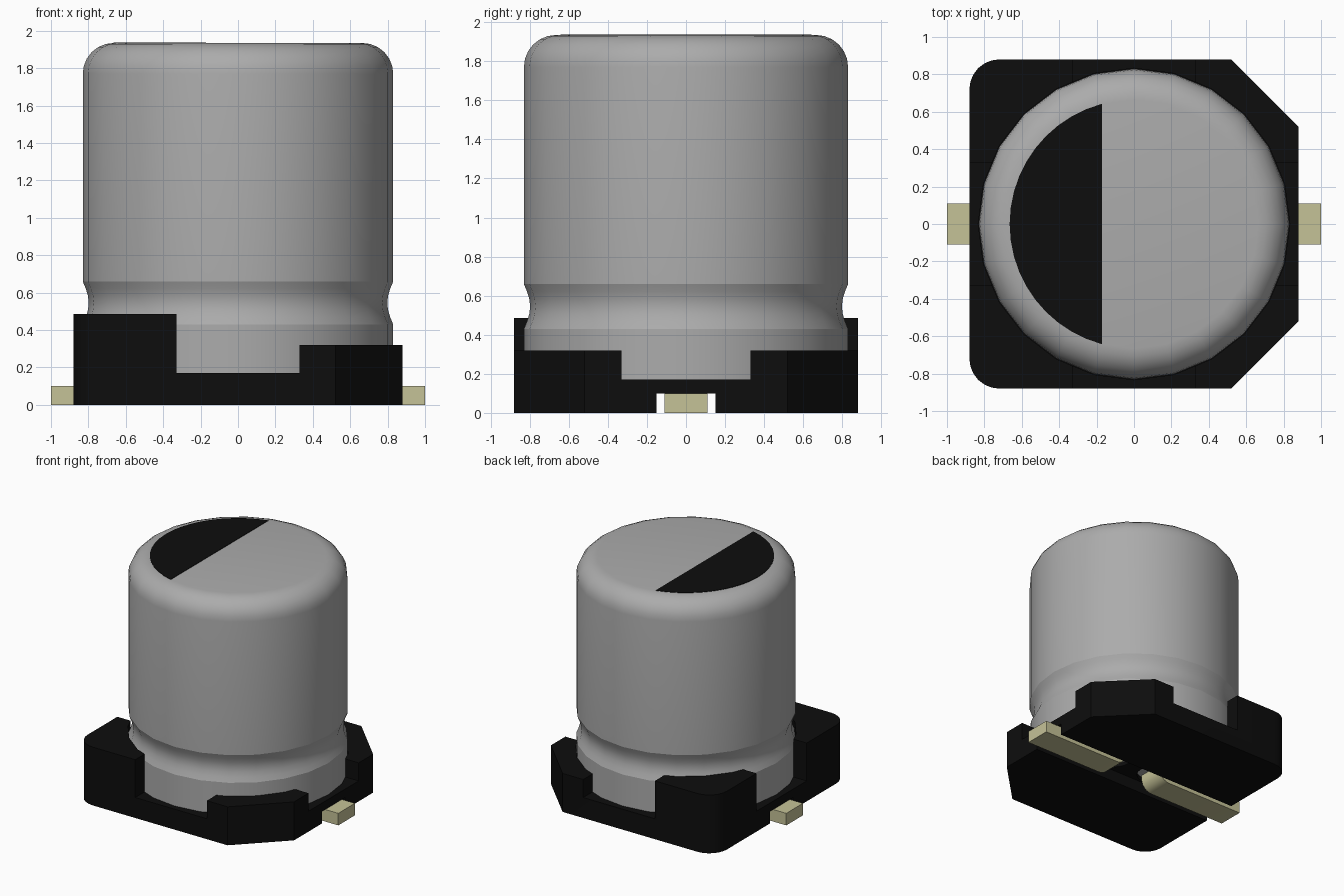
import bpy, bmesh
from math import sin, cos, pi, radians

default = bpy.data.objects.get("Cube")
if default:
    bpy.data.objects.remove(default, do_unlink=True)


def material(name, r, g, b):
    m = bpy.data.materials.new(name)
    m.use_nodes = True
    m.diffuse_color = (r, g, b, 1)
    m.node_tree.nodes["Principled BSDF"].inputs["Base Color"].default_value = (r, g, b, 1)
    return m


aluminium = material("aluminium", 0.41, 0.41, 0.41)
black = material("black plastic", 0.004, 0.004, 0.004)
tin = material("pale gold metal", 0.56, 0.54, 0.31)


def finish(bm, name, mat, smooth=None):
    bmesh.ops.recalc_face_normals(bm, faces=bm.faces[:])
    mesh = bpy.data.meshes.new(name)
    bm.to_mesh(mesh)
    bm.free()
    obj = bpy.data.objects.new(name, mesh)
    bpy.context.collection.objects.link(obj)
    mesh.materials.append(mat)
    if smooth:
        select(obj)
        bpy.ops.object.shade_smooth_by_angle(angle=radians(smooth))
    return obj


def select(obj):
    bpy.ops.object.select_all(action='DESELECT')
    obj.select_set(True)
    bpy.context.view_layer.objects.active = obj


def prism(points, offset, name, mat, smooth=None):
    """Extrude a flat outline of 3D points along an offset."""
    bm = bmesh.new()
    face = bm.faces.new([bm.verts.new(p) for p in points])
    extruded = bmesh.ops.extrude_face_region(bm, geom=[face])["geom"]
    bmesh.ops.translate(bm, vec=offset, verts=[v for v in extruded if isinstance(v, bmesh.types.BMVert)])
    return finish(bm, name, mat, smooth)


def box(x0, x1, y0, y1, z0, z1):
    pts = [(x0, y0, z0), (x1, y0, z0), (x1, y1, z0), (x0, y1, z0)]
    return prism(pts, (0, 0, z1 - z0), "cutter", black)


def circle(r, z, x=0, n=24):
    return [(x + r * cos(2 * pi * i / n), r * sin(2 * pi * i / n), z) for i in range(n)]


def arc(cx, cy, r, a0, a1, n):
    angles = [radians(a0 + (a1 - a0) * i / n) for i in range(n + 1)]
    return [(cx + r * cos(a), cy + r * sin(a)) for a in angles]


# Can: turned profile with a rolled groove and a rounded top rim
R, TOP, RIM = 0.83, 1.935, 0.165
groove = [(R - 0.032 * sin(pi * i / 6), 0.43 + 0.23 * i / 6) for i in range(7)]
profile = [(R, 0.13)] + groove + arc(R - RIM, TOP - RIM, RIM, 0, 90, 6)
bm = bmesh.new()
rings = [[bm.verts.new(p) for p in circle(r, z)] for r, z in profile]
for low, high in zip(rings, rings[1:]):
    for i in range(24):
        j = (i + 1) % 24
        bm.faces.new((low[i], low[j], high[j], high[i]))
bm.faces.new(rings[0])
bm.faces.new(rings[-1])
finish(bm, "can", aluminium, 22)

# Polarity mark: thin segment of a disc on the can top
bm = bmesh.new()
bm.faces.new([bm.verts.new(p) for p in circle(R - RIM, TOP, n=48)])
bmesh.ops.bisect_plane(bm, geom=bm.verts[:] + bm.edges[:] + bm.faces[:],
                       plane_co=(-0.17, 0, 0), plane_no=(1, 0, 0), clear_outer=True)
outline = [v.co.copy() for v in bm.faces[:][0].verts]
bm.free()
prism(outline, (0, 0, 0.003), "polarity_mark", black)

# Base: block with two chamfered and two rounded corners
H, C, F = 0.88, 0.52, 0.16
outline = [(C, -H), (H, -C), (H, C), (C, H)]
outline += arc(F - H, H - F, F, 90, 180, 6) + arc(F - H, F - H, F, 180, 270, 6)
base = prism([(x, y, 0) for x, y in outline], (0, 0, 0.485), "base", black)

cutters = [
    prism(circle(R + 0.003, 0.13), (0, 0, 1), "cutter", black),   # can pocket
    box(-0.33, 0.33, -2, 2, 0.17, 1),                             # front and back gaps
    box(-2, 2, -0.33, 0.33, 0.17, 1),                             # side gaps
    box(0, 2, -2, 2, 0.32, 1),                                    # lower right posts
    box(-2, 2, -0.15, 0.15, -1, 0.1),                             # lead channel
    prism(circle(0.13, -1, 0.2), (0, 0, 1.5), "cutter", black),   # lead holes
    prism(circle(0.13, -1, -0.2), (0, 0, 1.5), "cutter", black),
]
for cutter in cutters:
    select(base)
    mod = base.modifiers.new("cut", 'BOOLEAN')
    mod.operation = 'DIFFERENCE'
    mod.solver = 'EXACT'
    mod.object = cutter
    bpy.ops.object.modifier_apply(modifier=mod.name)
    bpy.data.objects.remove(cutter, do_unlink=True)
select(base)
bpy.ops.object.shade_smooth_by_angle(angle=radians(22))

# Leads: flat strips whose inner ends bend up into the can
bend = arc(0.27, 0.1, 0.1, 180, 270, 6)
side = [(0.22, 0.15), (0.17, 0.15)] + bend + [(1, 0), (1, 0.1), (0.22, 0.1)]
for name, s in (("left_lead", 1), ("right_lead", -1)):
    prism([(s * x, -0.11, z) for x, z in side], (0, 0.22, 0), name, tin, 22)
